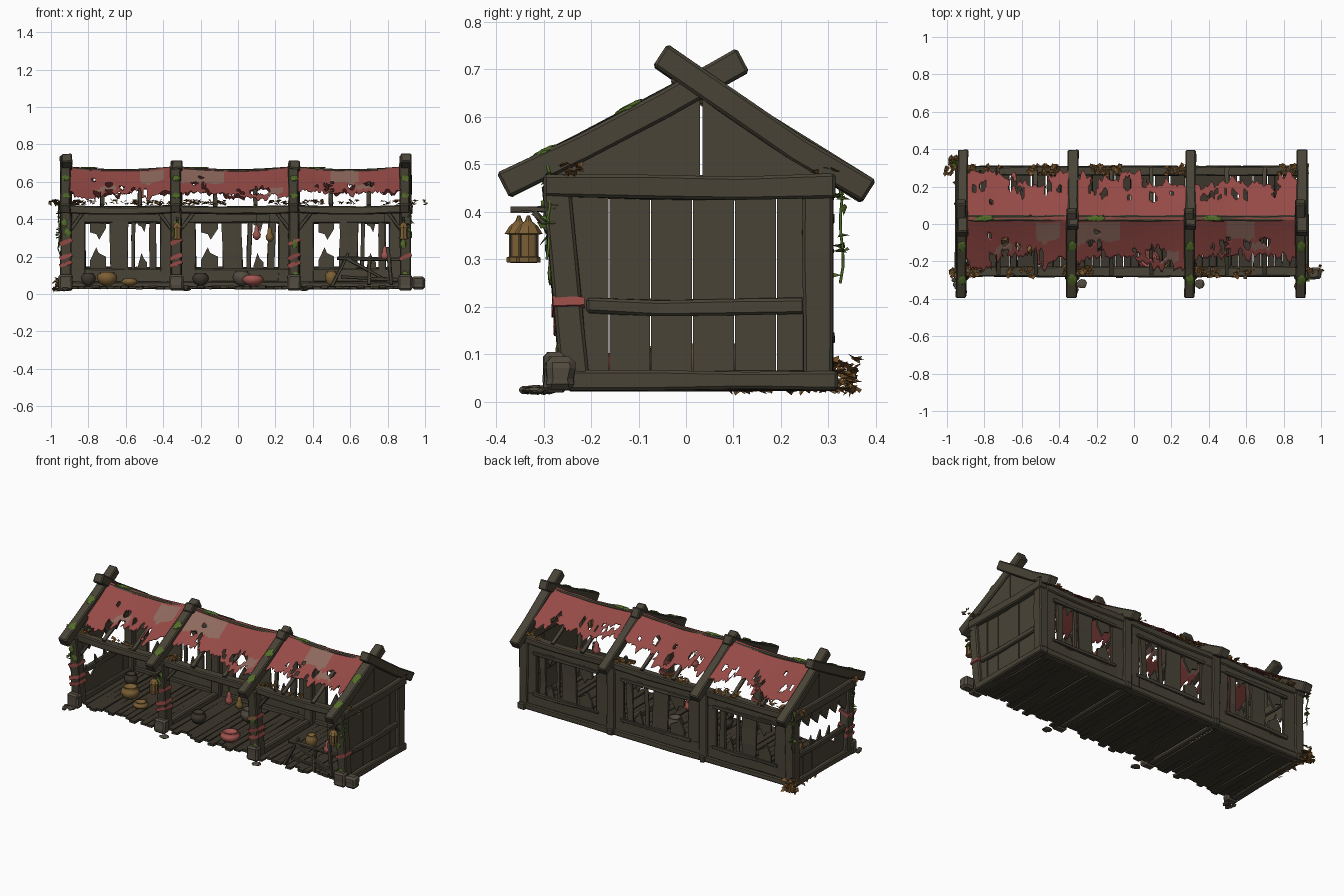
import bpy, bmesh, math, random
from mathutils import Vector as V, Matrix

if "Cube" in bpy.data.objects:
    bpy.data.objects.remove(bpy.data.objects["Cube"])
random.seed(7)
R = random.uniform

def mat(name, r, g, b):
    m = bpy.data.materials.new(name)
    m.diffuse_color = (r, g, b, 1)
    m.use_nodes = True
    m.node_tree.nodes["Principled BSDF"].inputs["Base Color"].default_value = m.diffuse_color
    return m
WOOD = mat("weathered_wood", .066, .057, .038)
FLOOR = mat("dark_floor_wood", .045, .038, .025)
RED = mat("red_cloth", .30, .068, .06)
PATCH = mat("faded_patch", .27, .14, .11)
MOSS = mat("moss_green", .085, .15, .022)
LEAF = mat("autumn_leaf", .19, .09, .025)
GOLD = mat("lantern_brass", .20, .115, .035)
PINK = mat("pink_pottery", .36, .09, .08)
STONE = mat("stone", .085, .072, .052)

def finish(bm, name, m, bevel=0, extra=(), smooth=False):
    me = bpy.data.meshes.new(name)
    bmesh.ops.recalc_face_normals(bm, faces=bm.faces)
    for f in bm.faces:
        f.smooth = smooth
    bm.to_mesh(me)
    bm.free()
    ob = bpy.data.objects.new(name, me)
    bpy.context.collection.objects.link(ob)
    for k in (m, *extra):
        me.materials.append(k)
    if bevel:
        b = ob.modifiers.new("bevel", 'BEVEL')
        b.width, b.segments = bevel, 1
    return ob

# hewn beam between two points: w sideways, h upward, optional sag and wobble
def beam(name, a, b, w, h, m=WOOD, sag=0, wob=.003, seg=3, bevel=.006):
    a, b = V(a), V(b)
    d = (b - a).normalized()
    side = V((1, 0, 0)) if abs(d.z) > .95 else d.cross(V((0, 0, 1))).normalized()
    up = side.cross(d)
    bm, rings = bmesh.new(), []
    for i in range(seg + 1):
        t = i / seg
        c = a.lerp(b, t) - V((0, 0, sag * math.sin(math.pi * t)))
        rings.append([bm.verts.new(c + side * (sx * w / 2 + R(-wob, wob)) + up * (sy * h / 2 + R(-wob, wob)))
                      for sx, sy in ((-1, -1), (1, -1), (1, 1), (-1, 1))])
    for p, q in zip(rings, rings[1:]):
        for k in range(4):
            bm.faces.new((p[k], p[(k + 1) % 4], q[(k + 1) % 4], q[k]))
    bm.faces.new(rings[0])
    bm.faces.new(rings[-1])
    return finish(bm, name, m, bevel)

# flat outline extruded along a vector
def prism(name, pts, ext, m=WOOD):
    bm = bmesh.new()
    f = bm.faces.new([bm.verts.new(p) for p in pts])
    g = bmesh.ops.extrude_face_region(bm, geom=[f])['geom']
    bmesh.ops.translate(bm, vec=ext, verts=[v for v in g if isinstance(v, bmesh.types.BMVert)])
    return finish(bm, name, m)

# turned shape from (radius, height) pairs
def lathe(name, prof, loc, m, n=16):
    bm = bmesh.new()
    rings = [[bm.verts.new(V(loc) + V((r * math.cos(6.2832 * k / n), r * math.sin(6.2832 * k / n), z)))
              for k in range(n)] for r, z in prof]
    for p, q in zip(rings, rings[1:]):
        for k in range(n):
            bm.faces.new((p[k], p[(k + 1) % n], q[(k + 1) % n], q[k]))
    bm.faces.new(rings[0])
    bm.faces.new(rings[-1])
    return finish(bm, name, m, smooth=n > 8)

def blob(name, loc, size, m, rot=0):
    bm = bmesh.new()
    bmesh.ops.create_icosphere(bm, subdivisions=2, radius=1)
    for v in bm.verts:
        v.co *= R(.8, 1.1)
    bm.transform(Matrix.Translation(loc) @ Matrix.Rotation(rot, 4, 'X') @ Matrix.Diagonal((*size, 1)))
    return finish(bm, name, m)

# scattered folded leaves inside a box-shaped spread
def leaves(name, loc, spread, count, size, m=LEAF):
    bm = bmesh.new()
    for _ in range(count):
        c = V(loc) + V([R(-s, s) for s in spread])
        c.z = max(c.z, size * .6)
        d = V((R(-1, 1), R(-1, 1), R(-.5, .5))).normalized() * size * R(.6, 1)
        s = d.cross(V((R(-.4, .4), R(-.4, .4), 1))) * .45
        lift = V((0, 0, size * .15))
        a, b, e, f = [bm.verts.new(p) for p in (c - d * .5, c + s + lift, c + d * .5, c - s + lift)]
        bm.faces.new((a, b, e))
        bm.faces.new((a, e, f))
    return finish(bm, name, m)

def cord(name, pts, r, m):
    cu = bpy.data.curves.new(name, 'CURVE')
    cu.dimensions, cu.bevel_depth, cu.bevel_resolution = '3D', r, 1
    sp = cu.splines.new('POLY')
    sp.points.add(len(pts) - 1)
    for p, q in zip(sp.points, pts):
        p.co = (*q, 1)
    cu.materials.append(m)
    bpy.context.collection.objects.link(bpy.data.objects.new(name, cu))

X = [-.92, -.33, .30, .895]
BAYS = list(zip(X, X[1:]))

# posts, stone feet, crossed rafters, red wraps
for i, x in enumerate(X):
    end = i in (0, 3)
    beam("front_post", (x, -.232, .03), (x, -.272, .46), .058, .06)
    beam("back_post", (x, .278, .03), (x, .278, .46), .058, .062)
    beam("post_foot", (x, -.275, .02), (x, -.275, .105), .075, .05, STONE, bevel=.01)
    t = (.12, .72) if end else (.075, .69)
    beam("front_rafter", (x - .004, -.385, .455), (x - .004, *t), .056, .056, sag=.006)
    t = (-.055, .73) if end else (-.02, .695)
    beam("back_rafter", (x + .004, .385, .442), (x + .004, *t), .056, .054, sag=.006)
    beam("floor_sleeper", (x, -.25, .044), (x, .32, .044), .035, .04)
    for z in ((.16, .20, .28) if i < 3 else (.2,)):
        b = beam("cloth_wrap", (-.033, 0, -.012), (.033, 0, .012), .066, .02, RED, bevel=0, seg=1)
        b.location = (x, -.232 - .04 * (z - .03) / .43, z)
    for z in ((.08, .33, .38) if i < 2 else (.1, .27)):
        blob("post_moss", (x + R(-.012, .012), -.264 - .04 * (z - .03) / .43, z), (.016, .005, .025), MOSS)
    for y in (-.3, -.12):
        blob("rafter_moss", (x, y, .455 + (y + .385) * .525 + .026), (.024, .035, .007), MOSS, .48)

# floor planks with a gap under each post line
for x0, x1 in BAYS:
    n = 14
    w = (x1 - x0 - .05) / n
    for k in range(n):
        x = x0 + .025 + w * (k + .5)
        beam("floor_plank", (x, R(-.29, -.23), .036 + R(-.004, .004)), (x + R(-.006, .006), .29, .036),
             w * .93, .014, FLOOR, wob=.002, bevel=0, seg=2)

# long beams: eaves, ridge, sills, per-bay sagging
for x0, x1 in BAYS:
    beam("front_eave_beam", (x0 - .02, -.255, .455), (x1 + .02, -.255, .455), .055, .042, sag=.008, seg=5)
    beam("back_eave_beam", (x0 - .02, .283, .455), (x1 + .02, .283, .455), .05, .042, sag=.008, seg=5)
    beam("ridge_beam", (x0 - .02, .03, .665), (x1 + .02, .03, .665), .034, .03, sag=.014, seg=6)
    beam("back_sill", (x0, .29, .046), (x1, .29, .046), .04, .04)
    for u in (.33, .67):
        x = x0 + (x1 - x0) * u
        beam("thin_rafter", (x, -.27, .475), (x, .03, .635), .02, .014, bevel=0)
        beam("thin_rafter", (x, .30, .475), (x, .03, .635), .02, .014, bevel=0)
    for x, s in ((x0 + .02, 1), (x1 - .02, -1)):
        beam("knee_brace", (x, -.255, .34), (x + s * .075, -.255, .44), .018, .02, bevel=.003)
    blob("ridge_moss", (x0 + .12, .03, .675), (.06, .015, .005), MOSS)

# back wall: solid surround, window with whole and broken boards
for x0, x1 in BAYS:
    a, b, y = x0 + .105, x1 - .085, .29
    beam("back_kick_board", (x0, y, .10), (x1, y, .10), .02, .075)
    beam("back_top_board", (x0, y, .41), (x1, y, .41), .02, .06)
    for p, q in ((x0, a), (b, x1)):
        beam("back_side_board", ((p + q) / 2, y, .06), ((p + q) / 2, y, .44), q - p, .02, bevel=.003)
    for z in (.135, .385):
        beam("window_rail", (a - .02, y + .014, z), (b + .02, y + .014, z), .014, .018, bevel=.002)
    W = b - a
    for p, q in ((.33, .57), (.61, .66), (.86, .95)):
        dx = R(-.012, .012)
        beam("window_board", (a + W * (p + q) / 2, y, .12), (a + W * (p + q) / 2 + dx, y, .40), W * (q - p), .012, bevel=0)
    for p, q, lo, hi in ((.06, .27, .25, .29), (.70, .82, .22, .33)):
        l, r, c = a + W * p, a + W * q, a + W * (p + .4 * (q - p))
        prism("broken_board_low", [(l, y, .12), (r, y, .12), (r, y, lo - .05), (c + .012, y, lo - .03), (c, y, lo), (l, y, lo - .07)], (0, .012, 0))
        prism("broken_board_top", [(l, y, .40), (r, y, .40), (r, y, hi + .06), (c + .015, y, hi), (c, y, hi + .03), (l, y, hi + .04)], (0, .012, 0))

# end walls: gables and tie beams both sides, right solid, left broken open
for x, s in ((X[0], -1), (X[3], 1)):
    beam("end_tie_beam", (x + s * .012, -.30, .456), (x + s * .012, .315, .456), .05, .05, sag=.006)
    beam("end_sill", (x + s * .01, -.25, .045), (x + s * .01, .32, .045), .05, .04)
    beam("end_mid_rail", (x + s * .012, -.21, .203), (x + s * .012, .25, .203), .03, .034, sag=.005)
    for p, q in ((-.29, .03), (.035, .325)):
        prism("gable_board", [(x, p, .47), (x, q, .47), (x, .03 if p < 0 else .035, .655)], (s * .012, 0, 0))
    n = 6
    for k in range(n):
        p, q = -.25 + .53 * k / n, -.252 + .53 * (k + 1) / n
        if s > 0:
            prism("right_wall_board", [(x, p, .04), (x, q, .04), (x, q, .45), (x, p, .45)], (R(.006, .012), 0, 0))
        else:
            h, g = R(.17, .25), R(.36, .42)
            prism("left_wall_board", [(x, p, .05), (x, q, .05), (x, q, h), (x, (p + q) / 2, h - .04), (x, p, h + .03)], (-.01, 0, 0))
            prism("left_hanging_board", [(x, p, .45), (x, q, .45), (x, q, g), (x, p + .03, g - .05), (x, p, g + .02)], (-.01, 0, 0))

# torn cloth roof: sagging sheets, ragged hems, holes, faded patches
N, M = 60, 20
SPOTS = [(.80, .3, .12, .2), (.2, .35, .2, .25), (.45, .3, .13, .25)]
for i, (x0, x1) in enumerate(BAYS):
    for s in (-1, 1):
        bm, grid = bmesh.new(), []
        deep = R(.2, .26)
        for c in range(N + 1):
            u = c / N
            if c % 3 == 0:
                deep = min(.275, max(.2, deep + R(-.05, .05)))
            L = deep + R(-.018, .012) - (.02 if s > 0 else 0)
            col = []
            for r in range(M + 1):
                d = L * r / M
                z = .682 - .64 * d + .25 * d * d - (.014 + .05 * d) * math.sin(math.pi * u)
                col.append(bm.verts.new((x0 + .02 + (x1 - x0 - .04) * u, .03 + s * d, z)))
            grid.append(col)
        holes = [(R(.08, .92), R(.6, 1), R(.012, .04), R(.06, .16)) for _ in range(9)] + [(R(.1, .5), R(.3, .6), .02, .06)]
        pu, pv, pw, ph = SPOTS[i]
        for c in range(N):
            for r in range(M):
                u, v = (c + .5) / N, (r + .5) / M
                if any(((u - a) / w) ** 2 + ((v - b) / h) ** 2 < 1 for a, b, w, h in holes):
                    continue
                f = bm.faces.new((grid[c][r], grid[c + 1][r], grid[c + 1][r + 1], grid[c][r + 1]))
                f.material_index = int(s < 0 and (abs(u - pu) < pw and abs(v - pv) < ph
                                       or abs(u - 1 + pu * .8) < .09 and abs(v - .75) < .12))
        bmesh.ops.delete(bm, geom=[v for v in bm.verts if not v.link_faces], context='VERTS')
        ob = finish(bm, "cloth_roof", RED, extra=(PATCH,), smooth=True)
        ob.modifiers.new("thickness", 'SOLIDIFY').thickness = .004

# lanterns on front brackets
LAMP = [(.012, 0), (.026, .002), (.026, .012), (.021, .014), (.021, .06), (.03, .062), (.02, .078), (.008, .088), (.003, .1)]
for x, y in ((-.325, -.352), (.885, -.332)):
    beam("lantern_arm", (x, -.37, .405), (x, -.26, .405), .014, .01, bevel=0)
    beam("lantern_brace", (x, -.32, .40), (x, -.275, .345), .01, .01, bevel=0)
    lathe("lantern", LAMP, (x, y, .292), GOLD, 8)
    for k in range(4):
        a = math.pi / 4 + k * math.pi / 2
        p = (x + .022 * math.cos(a), y + .022 * math.sin(a))
        beam("lantern_bar", (*p, .3), (*p, .356), .005, .005, FLOOR, bevel=0, wob=0, seg=1)

# hanging gourds, pots and baskets
GOURD = [(.006, 0), (.02, .012), (.022, .03), (.012, .046), (.013, .06), (.004, .078)]
for x, y, z, m in ((.10, -.23, .29, PINK), (.17, -.23, .28, GOLD), (.785, -.25, .18, PINK)):
    lathe("hanging_gourd", GOURD, (x, y, z), m, 12)
    cord("gourd_cord", [(x, y, z + .07), (x, y, .45)], .002, FLOOR)
POT = [(.3, 0), (.75, .2), (1, .55), (.9, .8), (.65, .92), (.75, 1), (.6, 1), (.5, .85)]
for x, y, r, h, m in ((-.70, -.05, .055, .075, GOLD), (-.58, -.12, .045, .04, GOLD), (-.20, -.10, .045, .07, FLOOR),
                      (.08, -.19, .058, .06, PINK), (.02, .08, .05, .08, STONE), (-.8, .1, .04, .07, FLOOR), (.5, 0, .035, .08, GOLD)):
    lathe("pot", [(a * r, b * h) for a, b in POT], (x, y, .043), m)

# collapsed fence in the right bay
for a, b in (((.53, .19), (.87, .185)), ((.55, .09), (.87, .075)), ((.5, .04), (.59, .22)), ((.70, .05), (.705, .2)),
             ((.82, .05), (.80, .25)), ((.58, .19), (.82, .06))):
    beam("broken_fence_bar", (a[0], -.262, a[1]), (b[0], -.25, b[1]), .02, .018, bevel=.003)

# stones, leaf litter, vines
beam("corner_stone", (.965, -.265, .025), (.965, -.265, .095), .068, .06, STONE, bevel=.012)
for k in range(9):
    blob("pebble", (-.975 + R(0, .13), R(-.34, -.27), .025), (R(.01, .02), R(.01, .02), .01), STONE)
for x in X[1:3]:
    blob("pebble", (x + .05, -.32, .024), (.03, .025, .008), STONE)
for x, y, n in ((-.93, .29, 40), (-.78, .29, 18), (-.48, .29, 45), (-.15, .29, 45), (.25, .29, 35), (.85, .29, 35), (-.9, -.26, 40),
                (-.3, -.25, 45), (.38, -.26, 40), (.93, -.24, 20), (-.6, -.26, 15), (.62, -.26, 14)):
    leaves("eave_leaves", (x, y, .488), (.08, .025, .012), n, .034)
leaves("corner_leaves", (-.95, .33, .04), (.035, .03, .05), 70, .04)
leaves("ground_leaves", (-.93, .2, .02), (.03, .12, .012), 24, .035)
for x, y, z0 in ((-.955, .325, .25), (-.955, -.26, .2), (.92, -.29, .3)):
    pts = [(x + R(-.008, .008), y + R(-.006, .006), .5 + (z0 - .5) * t / 7) for t in range(8)]
    cord("vine", pts, .003, MOSS)
    leaves("vine_leaves", (x, y, (z0 + .5) / 2), (.014, .012, (.5 - z0) / 2), 14, .035, MOSS)
